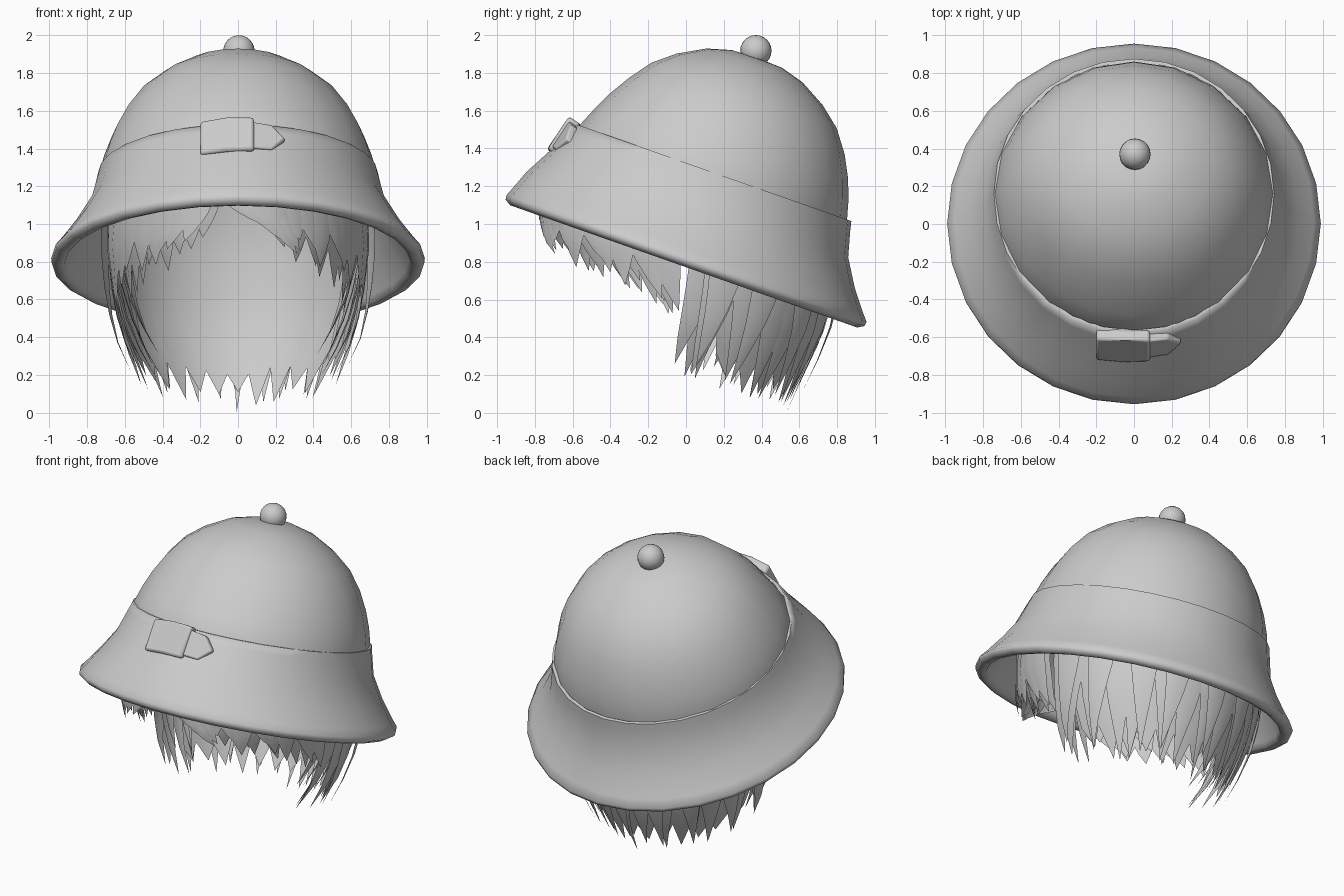
import bpy, bmesh, math, random
from mathutils import Vector, Matrix

if "Cube" in bpy.data.objects:
    bpy.data.objects.remove(bpy.data.objects["Cube"])

random.seed(4)
grey = bpy.data.materials.new("plain grey")
grey.diffuse_color = (0.6, 0.6, 0.6, 1)
grey.use_nodes = True
grey.node_tree.nodes["Principled BSDF"].inputs["Base Color"].default_value = grey.diffuse_color


def make(name, verts, faces, angle=40, recalc=True):
    me = bpy.data.meshes.new(name)
    me.from_pydata(verts, [], faces)
    bm = bmesh.new()
    bm.from_mesh(me)
    bmesh.ops.remove_doubles(bm, verts=bm.verts, dist=0.0005)
    if recalc:
        bmesh.ops.recalc_face_normals(bm, faces=bm.faces)
    bm.to_mesh(me)
    bm.free()
    me.materials.append(grey)
    ob = bpy.data.objects.new(name, me)
    bpy.context.collection.objects.link(ob)
    bpy.ops.object.select_all(action='DESELECT')
    ob.select_set(True)
    bpy.context.view_layer.objects.active = ob
    bpy.ops.object.shade_smooth_by_angle(angle=math.radians(angle))
    return ob


def interp(table, t):
    for (a, va), (b, vb) in zip(table, table[1:]):
        if t <= b:
            f = max(0, (t - a) / (b - a))
            return va + (vb - va) * f
    return table[-1][1]


# Hat: profile (radius, height, extra radius at the front) spun on a tilted axis
TILT = math.radians(19.4)
HAT = Matrix.Translation((0, 0.003, 0.818)) @ Matrix.Rotation(-TILT, 4, 'X')


def spin(name, profile, n, sx, sy, angle=40):
    verts, faces = [], []
    for r, h, front in profile:
        for i in range(n):
            a = 2 * math.pi * i / n
            rr = r + front * max(0, -math.cos(a)) ** 2
            verts.append(HAT @ Vector((sx * rr * math.sin(a), sy * rr * math.cos(a), h)))
    for k in range(len(profile) - 1):
        for i in range(n):
            j = (i + 1) % n
            faces.append((k * n + i, k * n + j, (k + 1) * n + j, (k + 1) * n + i))
    return make(name, verts, faces, angle)


spin("hat_crown", [(0.0, 1.125, 0), (0.14, 1.12, 0), (0.27, 1.083, 0), (0.41, 1.005, 0),
                   (0.52, 0.915, 0), (0.605, 0.8, 0), (0.665, 0.685, 0.01), (0.705, 0.58, 0.02),
                   (0.732, 0.48, 0.035), (0.738, 0.42, 0.03)], 20, 1.005, 1.0, 60)
spin("hat_brim", [(0.73, 0.475, 0.03), (0.75, 0.476, 0.03), (0.76, 0.43, 0.045),
                  (0.797, 0.29, 0.07), (0.882, 0.15, 0.06), (0.962, 0.045, 0.02),
                  (1.0, 0.0, 0), (0.997, -0.025, 0), (0.965, -0.045, 0), (0.93, -0.035, 0),
                  (0.915, -0.005, 0), (0.845, 0.12, 0.045), (0.755, 0.28, 0.06),
                  (0.715, 0.44, 0.02), (0.635, 0.67, 0), (0.5, 0.875, 0), (0.27, 1.03, 0),
                  (0.0, 1.08, 0)], 28, 0.99, 1.01, 75)

# Button ball on top
bpy.ops.mesh.primitive_uv_sphere_add(segments=20, ring_count=12, radius=0.083,
                                     location=(0.005, 0.37, 1.917))
ball = bpy.context.object
ball.name = "hat_button"
ball.data.materials.append(grey)
bpy.ops.object.shade_smooth()

# Strap keeper and pointed strap end on the front of the band
UP, OUT = Vector((0, 0.55, 0.835)), Vector((0, -0.835, 0.55))


def plate(name, outline, depth, centre, bend, bevel):
    n = len(outline)
    verts = []
    for d in (-depth / 2, depth / 2):
        for x, u in outline:
            verts.append(Vector((x, 0, 0)) + centre + UP * u + OUT * (d - bend * x * x))
    faces = [tuple(range(n)), tuple(range(n, 2 * n))]
    faces += [(i, (i + 1) % n, n + (i + 1) % n, n + i) for i in range(n)]
    ob = make(name, verts, faces, 50)
    mod = ob.modifiers.new("soft edge", 'BEVEL')
    mod.width, mod.segments = bevel, 2


MID = Vector((0, -0.65, 1.463))
plate("strap_keeper", [(-0.2, -0.115), (-0.06, -0.105), (0.085, -0.1), (0.085, 0.105),
                       (-0.06, 0.105), (-0.2, 0.09)], 0.075, MID, 0.6, 0.015)
plate("strap_end", [(0.06, -0.08), (0.18, -0.08), (0.25, 0.0), (0.18, 0.075), (0.06, 0.085)],
      0.05, MID, 0.7, 0.01)

# Hair surface: an egg-shaped wall that narrows downward; angle 0 is the back
WIDTH = [(0.0, 0.46), (0.1, 0.5), (0.2, 0.55), (0.4, 0.64), (0.6, 0.69), (0.9, 0.72), (1.2, 0.69)]


def hair_point(deg, z, off=0.0):
    a = math.radians(deg)
    s = interp(WIDTH, z) + off
    c = math.cos(a)
    return Vector((s * math.sin(a), 0.1 + s * c * (1.0 if c > 0 else 1.28), z))


def lock(verts, faces, deg, top, tip, width, sweep, off, tip_off=None):
    """One tapering blade of hair lying on the hair surface."""
    rows, start = 6, len(verts)
    tip_off = off if tip_off is None else tip_off
    for k in range(rows + 1):
        t = k / rows
        half = width * (1 - t ** 2.2) / 2
        mid = deg + sweep * t * t
        z = top + (tip - top) * t
        o = off + (tip_off - off) * t
        for side in (-1, 0, 1):
            verts.append(hair_point(mid + side * half, z + 0.02 * abs(side) * t * (1 - t),
                                    o + 0.02 * (1 - abs(side)) * (1 - t)))
    for k in range(rows):
        for c in range(2):
            i = start + k * 3 + c
            faces.append((i, i + 1, i + 4, i + 3))


# Inner back wall of hair with a pointed lower edge
verts, faces = [], []
COLS, ROWS = 26, 8
for c in range(COLS + 1):
    deg = -84 + 168 * c / COLS
    low = 0.17 + 0.1 * (abs(deg) / 84) ** 2 + (-0.1 if c % 2 else 0.05) * random.uniform(0.5, 1.4)
    for k in range(ROWS + 1):
        verts.append(hair_point(deg, 1.2 + (low - 1.2) * k / ROWS, -0.05))
for c in range(COLS):
    for k in range(ROWS):
        i = c * (ROWS + 1) + k
        faces.append((i, i + 1, i + ROWS + 2, i + ROWS + 1))
make("back_hair_wall", verts, faces, 60)

# Outer back locks in two layers
verts, faces = [], []
for layer, count in ((0, 13), (1, 9)):
    for i in range(count):
        deg = -78 + 156 * i / (count - 1)
        tip = 0.03 + 0.14 * (abs(deg) / 78) ** 2 + random.uniform(-0.02, 0.08) + 0.04 * layer
        sweep = deg * 0.24 + random.uniform(-6, 6)
        lock(verts, faces, deg, 1.1, max(tip, 0.01), 21 - 4 * layer, sweep, -0.03 + 0.04 * layer)
lock(verts, faces, 3, 1.1, 0.0, 14, -4, -0.03)
make("back_hair_locks", verts, faces, 60, False)

# Side locks that lean inward in front of the ears
for side, name in ((1, "right_side_locks"), (-1, "left_side_locks")):
    verts, faces = [], []
    for deg, tip, off in ((86, 0.26, -0.06), (83, 0.19, -0.1), (78, 0.18, -0.14),
                          (72, 0.3, -0.18), (84, 0.36, -0.16), (66, 0.24, -0.12)):
        lock(verts, faces, side * deg, 1.1, tip, 16, side * 18, -0.04, off)
    make(name, verts, faces, 60, False)

# Side fringe in two layers: tips drop lower toward the ears and sweep backward
for side, name in ((1, "right_fringe"), (-1, "left_fringe")):
    verts, faces = [], []
    for layer in (0, 1):
        for i in range(9):
            deg = 106 + 7 * i + 2 * layer
            tip = 0.54 + 0.36 * (i / 8) ** 0.9 + random.uniform(-0.03, 0.06)
            sweep = random.uniform(-8, 0)
            lock(verts, faces, side * deg, 1.2, tip, 16, side * sweep,
                 -0.01 - 0.04 * layer, -0.02 - 0.08 * layer)
    make(name, verts, faces, 60, False)

# Front fringe swept to one side
verts, faces = [], []
for deg, tip, sweep in ((182, 1.0, -12), (177, 0.95, -14), (172, 0.88, -16),
                        (167, 0.84, -14), (162, 0.86, -10), (203, 0.95, 12)):
    lock(verts, faces, deg, 1.19, tip, 14, sweep, -0.02)
make("front_fringe", verts, faces, 60, False)
